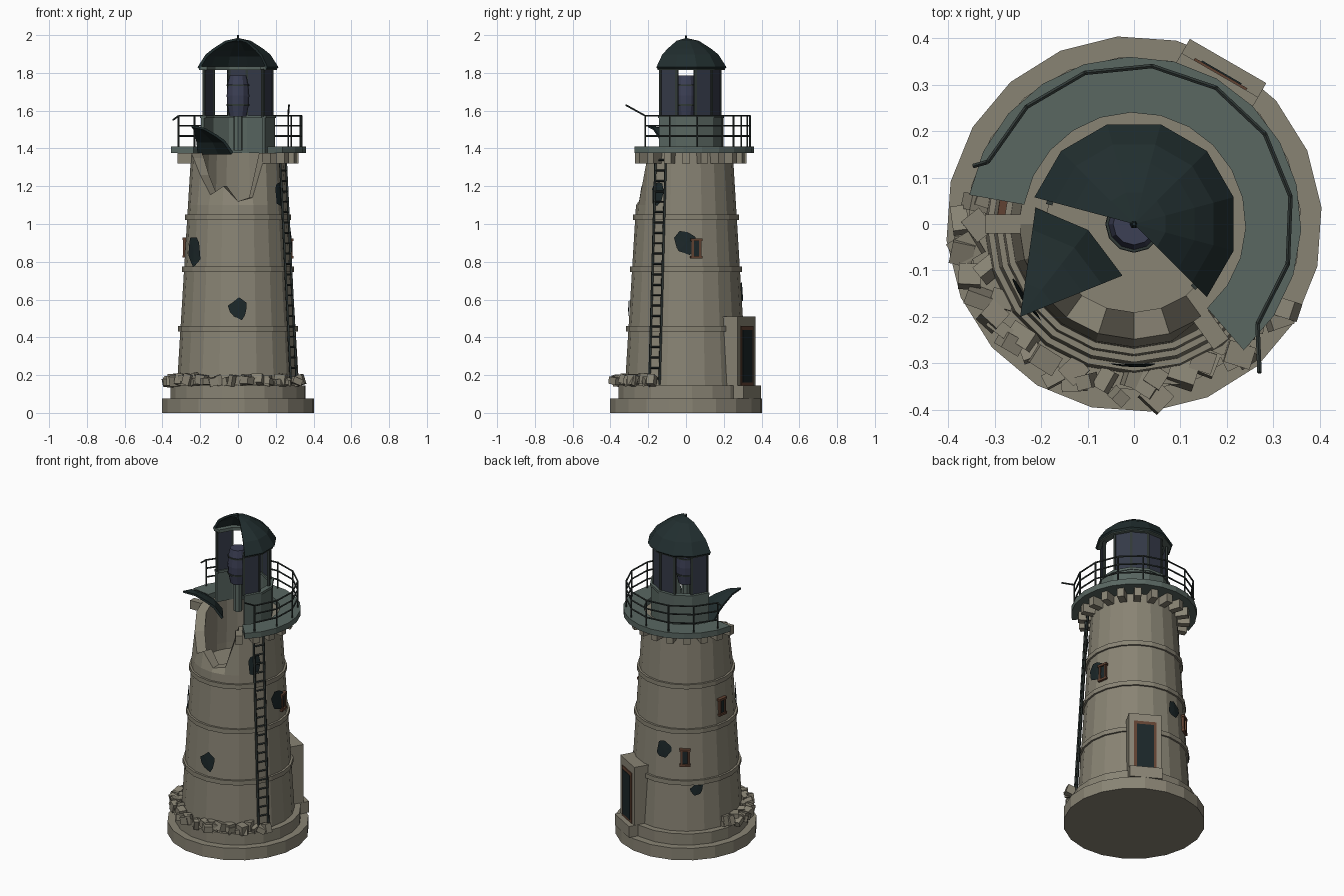
import bpy, bmesh, math, random
from mathutils import Matrix, Vector

random.seed(4)
if "Cube" in bpy.data.objects:
    bpy.data.objects.remove(bpy.data.objects["Cube"])


def material(name, r, g, b):
    m = bpy.data.materials.new(name)
    m.use_nodes = True
    m.diffuse_color = (r, g, b, 1)
    m.node_tree.nodes["Principled BSDF"].inputs["Base Color"].default_value = (r, g, b, 1)
    return m


STONE = material("weathered_stone", .25, .23, .175)
GREEN = material("grey_green_metal", .1, .135, .12)
DOME = material("dark_teal_roof", .015, .027, .028)
GLASS = material("navy_glass", .035, .042, .065)
LAMP = material("lamp_blue", .045, .05, .09)
IRON = material("dark_iron", .03, .04, .037)
WOOD = material("brown_wood", .12, .055, .032)
HOLE = material("dark_opening", .011, .02, .022)


def polar(r, deg, z):
    a = math.radians(deg)
    return Vector((r * math.cos(a), r * math.sin(a), z))


def finish(bm, name, mat):
    bmesh.ops.remove_doubles(bm, verts=bm.verts, dist=1e-5)
    bmesh.ops.recalc_face_normals(bm, faces=bm.faces)
    mesh = bpy.data.meshes.new(name)
    bm.to_mesh(mesh)
    bm.free()
    mesh.materials.append(mat)
    ob = bpy.data.objects.new(name, mesh)
    bpy.context.collection.objects.link(ob)
    return ob


def sweep(name, profile, mat, n=20, start=0, end=360, top=None):
    """Turn a closed (r, z) profile around z, whole or as a capped arc."""
    bm = bmesh.new()
    full = end - start == 360
    rings = []
    for i in range(n if full else n + 1):
        deg = start + (end - start) * i / n
        limit = top(deg) if top else 9
        rings.append([bm.verts.new(polar(r, deg, min(z, limit))) for r, z in profile])
    k = len(profile)
    for i in range(n):
        a, b = rings[i], rings[(i + 1) % len(rings)]
        for j in range(k):
            bm.faces.new((a[j], b[j], b[(j + 1) % k], a[(j + 1) % k]))
    if not full:
        bm.faces.new(rings[0])
        bm.faces.new(rings[-1])
    return finish(bm, name, mat)


def rect(r0, r1, z0, z1):
    return [(r0, z0), (r1, z0), (r1, z1), (r0, z1)]


def add_box(bm, deg, r, z, depth, width, height, twist=None):
    """Box centred at radius r, with its depth pointing outward."""
    m = Matrix.Translation(polar(r, deg, z)) @ Matrix.Rotation(math.radians(deg), 4, 'Z')
    if twist:
        m = m @ twist
    bmesh.ops.create_cube(bm, size=1, matrix=m @ Matrix.Diagonal((depth, width, height, 1)))


def box(name, mat, *args):
    bm = bmesh.new()
    add_box(bm, *args)
    return finish(bm, name, mat)


def add_rod(bm, a, b, r, sides=5):
    d = b - a
    m = Matrix.Translation((a + b) / 2) @ d.to_track_quat('Z', 'Y').to_matrix().to_4x4()
    bmesh.ops.create_cone(bm, cap_ends=True, segments=sides, radius1=r, radius2=r,
                          depth=d.length, matrix=m)


def wall_r(z):
    return .323 - .061 * (z - .145)


# Stepped plinth
sweep("lower_plinth", rect(0, .405, 0, .075), STONE, start=5, end=365)
sweep("upper_plinth", rect(0, .36, .075, .145), STONE, start=5, end=365)

# Tapered hollow tower with a jagged breach at the top
BREACH = {198: 1.35, 216: 1.26, 234: 1.155, 252: 1.2, 270: 1.12, 288: 1.14}
sweep("tower_wall", [(.2, .145), (wall_r(.145), .145), (wall_r(1.1), 1.1),
                     (wall_r(1.375), 1.375), (.19, 1.375), (.2, 1.1)], STONE,
      top=lambda deg: BREACH.get(round(deg), 1.375))
sweep("tower_floor", rect(0, .205, 1.03, 1.06), STONE)
for z in (.445, .76, 1.035):
    r = wall_r(z)
    sweep("tower_band", rect(r - .02, r + .012, z - .014, z + .014), STONE)

# Gallery deck with corbels
sweep("gallery_deck", rect(.24, .36, 1.375, 1.41), GREEN, 14, -49, 170)
bm = bmesh.new()
for i in range(14):
    add_box(bm, -54 + 18 * i, .282, 1.348, .075, .04, .054)
finish(bm, "corbels", STONE)

# Gallery railing with bent broken ends
bm = bmesh.new()
posts = [-39 + 24.5 * i for i in range(9)]
for deg in posts:
    add_rod(bm, polar(.342, deg, 1.4), polar(.342, deg, 1.575), .005)
for z in (1.465, 1.52, 1.572):
    for a, b in zip(posts, posts[1:]):
        add_rod(bm, polar(.342, a, z), polar(.342, b, z), .005)
add_rod(bm, polar(.342, posts[0], 1.572), Vector((.27, -.32, 1.63)), .005)
add_rod(bm, polar(.342, posts[-1], 1.572), Vector((-.345, .125, 1.55)), .005)
finish(bm, "gallery_railing", IRON)

# Lantern room: drum, sill, posts, remaining panes, eave ring
sweep("lantern_drum", rect(.185, .203, 1.375, 1.56), GREEN, 7, -45, 165)
sweep("lantern_sill", rect(.175, .208, 1.56, 1.575), GREEN, 7, -45, 165)
sweep("eave_ring", rect(.17, .213, 1.815, 1.835), GREEN, 7, -45, 165)
bm = bmesh.new()
for i in range(8):
    add_box(bm, -45 + 30 * i, .187, 1.695, .014, .014, .25)
finish(bm, "lantern_posts", IRON)
bm = bmesh.new()
for deg in (-30, 30, 60, 90, 150):
    add_box(bm, deg, .18, 1.695, .008, .09, .24)
finish(bm, "lantern_panes", GLASS)

# Lamp on its pedestal
sweep("lamp_pedestal", rect(0, .025, 1.39, 1.59), GREEN, 8)
sweep("lamp_body", [(0, 1.57), (.045, 1.57), (.057, 1.63), (.06, 1.68),
                    (.055, 1.74), (.045, 1.785), (0, 1.785)], LAMP, 12)
for z, r in ((1.63, .06), (1.735, .059)):
    sweep("lamp_ring", rect(r - .01, r + .002, z - .004, z + .004), IRON, 12)

# Domed roof shell, and the fallen wedge of it
outer = [(.222, 0), (.177, .068), (.135, .1), (.07, .14), (0, .155)]
shell = outer + [(r * .95, z - .012) for r, z in reversed(outer)]
sweep("dome_roof", [(r, z + 1.83) for r, z in shell], DOME, 7, -45, 165)
sweep("roof_finial", [(0, 1.965), (.01, 1.965), (.004, 2), (0, 2)], DOME, 6)
fallen = sweep("fallen_roof_piece", [(r * 1.07, z * .92) for r, z in shell], DOME, 2, 22, 82)
fallen.location = (-.245, -.2, 1.38)

# Doorway with step, frame and door
DOOR = 60
box("door_surround", STONE, DOOR, .31, .328, .12, .19, .365)
box("door_step", STONE, DOOR, .375, .11, .06, .19, .07)
box("door_frame", WOOD, DOOR, .371, .303, .008, .13, .315)
box("door_panel", HOLE, DOOR, .374, .3, .008, .098, .28)

# Small framed windows
for deg, z in ((172, .875), (124, .6), (11, .87)):
    r = wall_r(z)
    bm = bmesh.new()
    for side in (-1, 1):
        add_box(bm, deg + side * 4, r, z, .024, .012, .1)
        add_box(bm, deg, r, z + side * .047, .03, .062, .013)
    finish(bm, "window_frame", WOOD)
    box("window_opening", HOLE, deg, r, z, .01, .04, .09)

# Ragged dark openings hugging the wall
for deg, z, w, h in ((215, .86, .068, .085), (270, .55, .058, .06), (325, 1.16, .045, .07),
                     (0, .9, .075, .07), (100, .64, .052, .05), (136, .4, .045, .042)):
    bm = bmesh.new()
    ring = []
    for i in range(9):
        a = math.tau * i / 9 + random.uniform(-.2, .2)
        s = random.uniform(.72, 1.1)
        zz = z + h * s * math.sin(a)
        r = wall_r(zz) + .007
        ring.append(bm.verts.new(polar(r, deg + math.degrees(w * s * math.cos(a) / r), zz)))
    mid = bm.verts.new(polar(wall_r(z) + .008, deg, z))
    for a, b in zip(ring, ring[1:] + ring[:1]):
        bm.faces.new((a, b, mid))
    finish(bm, "wall_hole", HOLE)

# Ladder leaning along the wall
bm = bmesh.new()
foot, head = polar(.34, -29.5, .15), polar(.272, -29.5, 1.36)
side = polar(.031, 60.5, 0)
for s in (-1, 1):
    add_rod(bm, foot + side * s, head + side * s, .007, 4)
for i in range(22):
    p = foot.lerp(head, (i + .6) / 22)
    add_rod(bm, p - side, p + side, .005, 4)
finish(bm, "ladder", IRON)

# Fallen rubble on the plinth
bm = bmesh.new()
for i in range(38):
    size = [random.uniform(.028, .06) for _ in range(3)]
    twist = Matrix.Rotation(random.uniform(0, 3), 4, 'Z') @ \
        Matrix.Rotation(random.uniform(-.4, .4), 4, 'X')
    add_box(bm, 165 + 165 * i / 37 + random.uniform(-3, 3), random.uniform(.325, .375),
            .145 + size[2] * random.uniform(.4, .7), size[0], size[1], size[2], twist)
finish(bm, "rubble", STONE)
